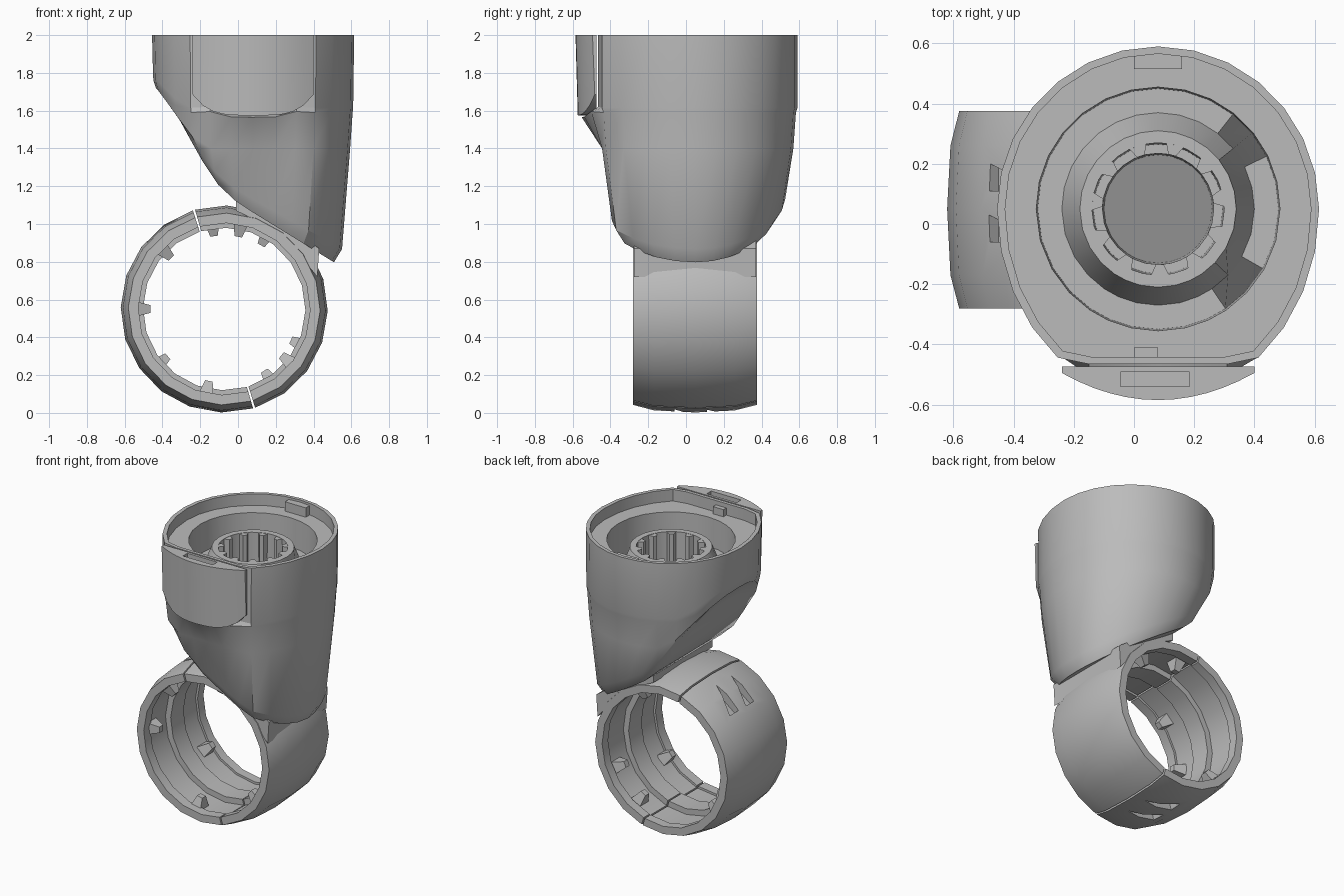
import bpy, bmesh, math

if "Cube" in bpy.data.objects:
    bpy.data.objects.remove(bpy.data.objects["Cube"])

grey = bpy.data.materials.new("light_grey")
grey.diffuse_color = (0.5, 0.5, 0.5, 1)
grey.use_nodes = True
grey.node_tree.nodes["Principled BSDF"].inputs["Base Color"].default_value = grey.diffuse_color
CX, CY = 0.08, 0.05          # axis of the cup
RX, RZ = -0.073, 0.55        # axis of the ring


def build(name, verts, faces, smooth=True):
    me = bpy.data.meshes.new(name)
    me.from_pydata(verts, [], faces)
    bm = bmesh.new()
    bm.from_mesh(me)
    bmesh.ops.remove_doubles(bm, verts=bm.verts, dist=1e-5)
    bmesh.ops.recalc_face_normals(bm, faces=bm.faces)
    bm.to_mesh(me)
    bm.free()
    me.materials.append(grey)
    ob = bpy.data.objects.new(name, me)
    bpy.context.collection.objects.link(ob)
    if smooth:
        bpy.ops.object.select_all(action='DESELECT')
        ob.select_set(True)
        bpy.context.view_layer.objects.active = ob
        bpy.ops.object.shade_smooth_by_angle(angle=math.radians(30))
    return ob


def loft(loops, closed=True, caps=False):
    """Join equal-length loops of points by quads."""
    n = len(loops[0])
    verts = [p for l in loops for p in l]
    faces = [(k*n + i, k*n + (i+1) % n, (k+1)*n + (i+1) % n, (k+1)*n + i)
             for k in range(len(loops) - 1) for i in range(n if closed else n - 1)]
    if caps:
        faces += [tuple(range(n)), tuple(range((len(loops)-1)*n, len(loops)*n))]
    return verts, faces


def prisms(items):
    """Merge several (bottom loop, top loop) prisms into one mesh."""
    V, F = [], []
    for loops in items:
        v, f = loft(loops, caps=True)
        F += [tuple(i + len(V) for i in face) for face in f]
        V += v
    return V, F


def box(x0, x1, y0, y1, z0, z1):
    return [[(x0, y0, z), (x1, y0, z), (x1, y1, z), (x0, y1, z)] for z in (z0, z1)]


def cut(ob, name, items):
    c = build(name, *prisms(items), smooth=False)
    c.hide_render = True
    c.hide_viewport = True
    m = ob.modifiers.new(name, 'BOOLEAN')
    m.operation = 'DIFFERENCE'
    m.solver = 'EXACT'
    m.object = c


def under(x):
    """Height of the slanted underside."""
    pts = [(-0.41, 1.71), (-0.33, 1.59), (-0.2, 1.35), (-0.1, 1.2), (0.0, 1.11), (0.52, 0.79)]
    for (a, za), (b, zb) in zip(pts, pts[1:]):
        if x <= b or b == 0.52:
            return za + (zb - za) * (x - a) / (b - a)


def plate_z(u):
    return 1.575 + 0.11 * u**4


# cup outline: back half round, front half flattened
N = 14
angs = [math.pi * i / N for i in range(N + 1)]
outline = [(0.535*math.cos(a), 0.54*math.sin(a)) for a in angs]
outline += [(0.535*math.cos(a), -min(0.54*math.sin(a)*1.17, 0.515)) for a in angs[-2:0:-1]]


def sections():
    top, flat, shelf, mid, rim, low = [], [], [], [], [], []
    for x, y in outline:
        s = 0.88 - 0.05 * x / 0.535
        rx = CX + x*0.88
        rz = under(CX + x*0.8) + 0.07
        lvl = lambda z, k: max(z, rz + (2 - rz)*k)
        u = x / 0.32
        front = y < 0 and abs(u) < 1
        bulge = 0.095*(1 - u*u) if front else 0
        pz = plate_z(u) if front else 1.6
        top.append((CX + x, CY + y, 2))
        flat.append((CX + x*0.99, CY + y, lvl(pz + 0.015, 0.3)))
        shelf.append((CX + x*0.985, CY + y*0.985 - bulge, lvl(pz - 0.01, 0.22)))
        mid.append((CX + x*0.96, CY + y*0.96, lvl(1.4, 0.1)))
        rim.append((rx, CY + y*s, rz))
        low.append((CX + x*0.8, CY + y*(s - 0.09), rz - 0.07))
    return [low, rim, mid, shelf, flat, top]


def inner(r, zf):
    """Ring at radius r, one point for every outline point."""
    out = []
    for x, y in outline:
        a = math.atan2(y, x)
        p = (CX + r*math.cos(a), CY + r*math.sin(a))
        out.append((*p, zf(p[0]) if callable(zf) else zf))
    return out


# cup body: outside wall, rim, ledge, well, central tube and its sloped floor
floor = lambda x: 1.35 if x > 0.33 else 1.72
loops = sections()
loops += [[(CX + x*0.95, CY + y*0.955, z) for x, y in outline] for z in (2, 1.92)]
loops += [inner(0.405, 1.92), inner(0.40, floor), inner(0.32, floor),
          inner(0.26, 1.87), inner(0.22, 1.87), inner(0.215, 1.5),
          inner(0.185, 1.5), inner(0.18, lambda x: 1.33 - 0.75*(x - CX))]
v, f = loft(loops)
n = len(outline)
f.append(tuple(range(len(v) - n, len(v))))
f += [(i, i + 1, (n - i - 1) % n, (n - i) % n) for i in range(1, N - 1)]
f += [(0, 1, n - 1), (N - 1, N, N + 1)]
build("cup_body", v, f)

# front plate with a shallow slot in its top
cols = []
for i in range(13):
    u = -1 + i / 6
    x, y = CX + 0.32*u, -0.495 - 0.09*(1 - u*u)
    cols.append([(x, y, 2), (x, y + 0.012, plate_z(u)), (x, -0.474, plate_z(u)), (x, -0.474, 2)])
plate = build("front_plate", *loft(cols, caps=True))
cut(plate, "plate_slot_cutter", [box(-0.045, 0.185, -0.54, -0.492, 1.94, 2.05)])

# locating tabs inside the rim
build("rim_tabs", *prisms([box(0, 0.16, 0.515, 0.57, 1.9, 1.985),
                           box(0, 0.08, -0.455, -0.41, 1.9, 1.97)]), smooth=False)

# splines in the central tube
items = []
for k in range(11):
    a = 2*math.pi*(k + 0.3) / 11
    pt = lambda r, d, z: (CX + r*math.cos(a + d), CY + r*math.sin(a + d), z)
    items.append([[pt(0.225, -0.14, z), pt(0.185, -0.07, z), pt(0.185, 0.07, z), pt(0.225, 0.14, z)]
                  for z in (1.45, 1.868)])
build("tube_splines", *prisms(items), smooth=False)


def rp(r, deg, y):
    a = math.radians(deg)
    return (RX + r*math.cos(a), y, RZ + r*math.sin(a))


# clamp ring: two half shells with a barrel outside and a rib inside
profile = [(-0.28, 0.508), (-0.17, 0.537), (0.05, 0.548), (0.26, 0.537), (0.375, 0.508),
           (0.375, 0.455), (0.31, 0.455), (0.31, 0.47), (0.12, 0.47), (0.12, 0.43),
           (-0.02, 0.43), (-0.02, 0.47), (-0.21, 0.47), (-0.21, 0.455), (-0.28, 0.455)]


def half_ring(name, t0, t1):
    loops = [[rp(r, t0 + (t1 - t0)*i/10, y) for y, r in profile] for i in range(11)]
    return build(name, *loft(loops, caps=True))


left = half_ring("ring_left_half", 107.6, 286.2)
half_ring("ring_right_half", -72.6, 106.4)

# pairs of tapering recesses beside both seams
items = []
for flip in (False, True):
    for y0 in (-0.06, 0.11):
        tri = [(116, y0), (139, y0), (139, y0 + 0.09)]
        items.append([[rp(r, 394 - t if flip else t, y) for t, y in tri] for r in (0.5, 0.62)])
cut(left, "ring_recess_cutter", items)

# grip teeth inside the ring
items = []
for k, t in enumerate((136, 98, 79, 60, 180, 220, 258, 303, 321, 335)):
    y0 = (-0.23, 0.2)[k % 2]
    a, b = y0, y0 + 0.1
    items.append([[rp(0.475, t - 5, a), rp(0.475, t + 5, a), rp(0.475, t + 5, b), rp(0.475, t - 5, b)],
                  [rp(0.39, t - 3, a + .03), rp(0.39, t + 3, a + .03),
                   rp(0.39, t + 3, b - .03), rp(0.39, t - 3, b - .03)]])
build("ring_teeth", *prisms(items), smooth=False)

# neck joining the ring to the underside of the cup
side = [(-0.01, 1.07), (-0.01, 1.13), (0.05, 1.12), (0.3, 0.96), (0.43, 0.87),
        (0.42, 0.72), (0.33, 0.83), (0.2, 0.97)]
build("neck", *loft([[(x, y, z) for x, z in side] for y in (-0.275, 0.37)], caps=True), smooth=False)
